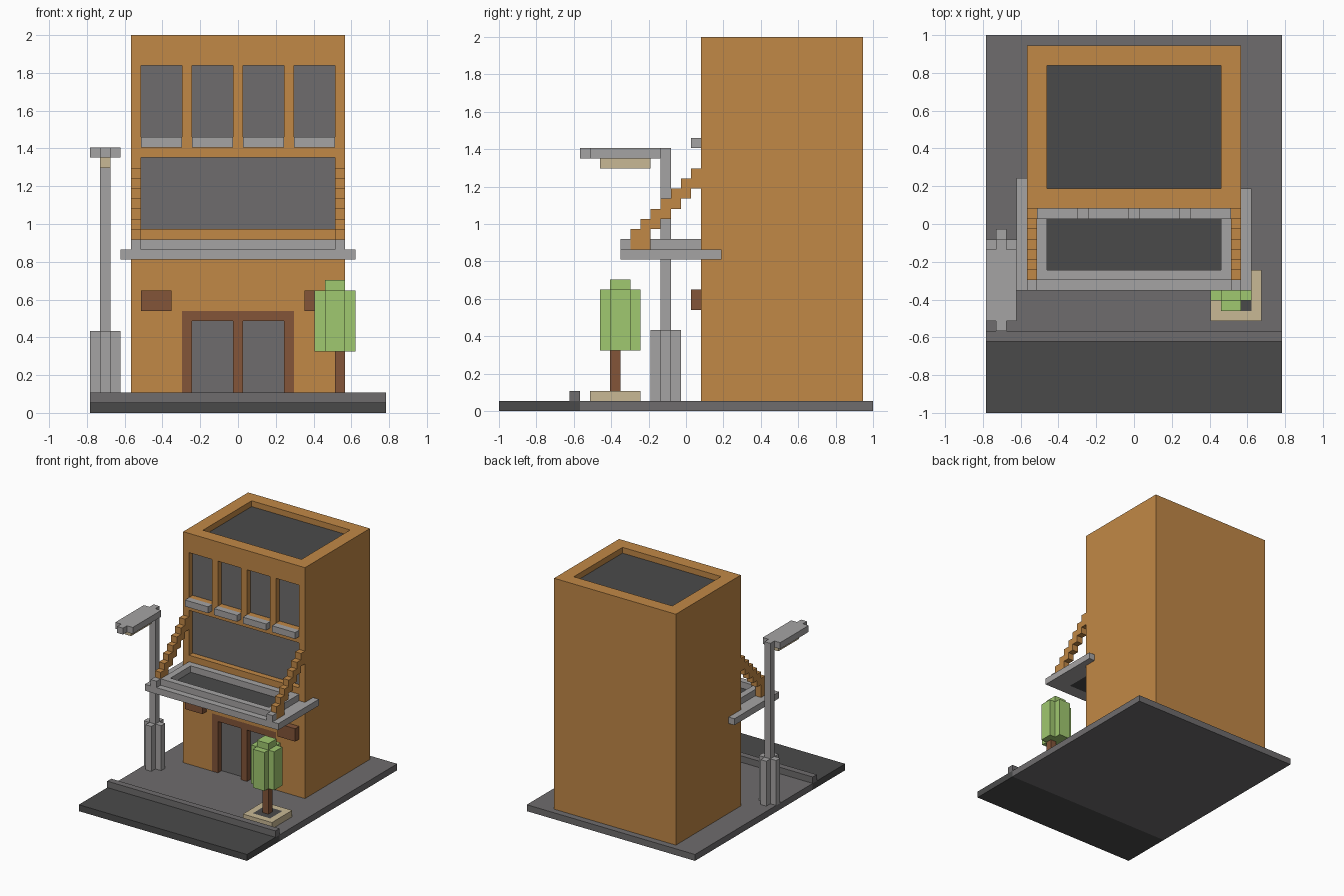
import bpy, bmesh

if "Cube" in bpy.data.objects:
    bpy.data.objects.remove(bpy.data.objects["Cube"])

V = 2 / 37          # one grid cell; the model is 29 x 37 x 37 cells
OFF = (-14.5, -18.5, 0)


def material(name, rgb):
    lin = [(c / 255 / 12.92) if c < 11 else ((c / 255 + 0.055) / 1.055) ** 2.4 for c in rgb]
    m = bpy.data.materials.new(name)
    m.diffuse_color = (*lin, 1)
    m.use_nodes = True
    m.node_tree.nodes["Principled BSDF"].inputs["Base Color"].default_value = m.diffuse_color
    return m


ORANGE = material("orange wall", (193, 136, 70))
GREY = material("mid grey", (110, 108, 109))
DARK = material("dark grey", (74, 74, 74))
LIGHT = material("light grey", (165, 163, 163))
BROWN = material("brown wood", (131, 85, 57))
GREEN = material("leaf green", (160, 200, 112))
BEIGE = material("beige", (201, 185, 149))


def boxes(name, mat, *cells):
    """One object from boxes given as x0, x1, y0, y1, z0, z1 in grid cells."""
    bm = bmesh.new()
    for c in cells:
        vs = bmesh.ops.create_cube(bm, size=1)["verts"]
        for v in vs:
            v.co = [((c[2 * i] + c[2 * i + 1]) / 2 + v.co[i] * (c[2 * i + 1] - c[2 * i]) + OFF[i]) * V
                    for i in range(3)]
    me = bpy.data.meshes.new(name)
    bm.to_mesh(me)
    bm.free()
    me.materials.append(mat)
    ob = bpy.data.objects.new(name, me)
    bpy.context.collection.objects.link(ob)
    return ob


def ring(x0, x1, y0, y1, z0, z1, t):
    """Four boxes forming a rectangular frame of thickness t."""
    return [(x0, x1, y0, y0 + t, z0, z1), (x0, x1, y1 - t, y1, z0, z1),
            (x0, x0 + t, y0 + t, y1 - t, z0, z1), (x1 - t, x1, y0 + t, y1 - t, z0, z1)]


# Ground
boxes("road", DARK, (0, 29, 0, 8, 0, 1))
boxes("pavement", GREY, (0, 29, 8, 37, 0, 1))
boxes("kerb", GREY, (0, 29, 7, 8, 1, 2))

# Building with cut openings
wall = boxes("building", ORANGE, (4, 25, 20, 36, 1, 37))
upper_x = [5, 10, 15, 20]
openings = [(x, x + 4, 19, 21, 27, 34) for x in upper_x]
openings += [(5, 24, 19, 21, 18, 25), (9, 20, 19, 21, 0.5, 10), (6, 23, 22, 34, 36, 38)]
cutter = boxes("opening_cutter", ORANGE, *openings)
cutter.hide_render = True
mod = wall.modifiers.new("openings", "BOOLEAN")
mod.operation = "DIFFERENCE"
mod.solver = "EXACT"
mod.object = cutter
bpy.context.view_layer.objects.active = wall
bpy.ops.object.modifier_apply(modifier="openings")
bpy.data.objects.remove(cutter)

# Glass, sills, roof surface
T = 0.1
boxes("upper_windows", GREY, *[(x, x + 4, 21 - T, 21, 27, 34) for x in upper_x])
boxes("large_window", GREY, (5, 24, 21 - T, 21, 18, 25))
boxes("window_sills", LIGHT, *[(x, x + 4, 19, 20, 26, 27) for x in upper_x])
boxes("roof_surface", DARK, (6, 23, 22, 34, 36, 36 + T))

# Door
boxes("door_frame", BROWN, (9, 10, 20, 21, 1, 9), (14, 15, 20, 21, 1, 9),
      (19, 20, 20, 21, 1, 9), (9, 20, 20, 21, 9, 10))
boxes("doors", GREY, *[(x, x + 4, 21 - T, 21, 1, 9) for x in (10, 15)])
boxes("wall_blocks", BROWN, *[(x, x + 3, 19, 20, 10, 12) for x in (5, 21)])

# Canopy: slab with side wings, raised rim, corner blocks and dark panel
boxes("canopy_slab", LIGHT, (4, 25, 12, 14, 15, 16), (4, 25, 19, 20, 15, 16),
      (4, 6, 14, 19, 15, 16), (23, 25, 14, 19, 15, 16),
      (3, 4, 12, 23, 15, 16), (25, 26, 12, 22, 15, 16))
boxes("canopy_rim", LIGHT, *ring(5, 24, 13, 20, 16, 17, 1),
      (4, 5, 12, 13, 16, 17), (24, 25, 12, 13, 16, 17))
boxes("canopy_panel", DARK, (6, 23, 14, 19, 15, 16))

# Stepped braces
for side, x in (("left", 4), ("right", 24)):
    boxes(side + "_brace", ORANGE, *[(x, x + 1, 13 + i, 14 + i, 16 + (0 if i == 1 else i), 18 + i)
                                     for i in range(7)])

# Street lamp
boxes("lamp_base", LIGHT, (0, 3, 16, 17, 1, 8), (1, 2, 15, 16, 1, 8), (1, 2, 17, 18, 1, 8))
boxes("lamp_pole", LIGHT, (1, 2, 16, 17, 8, 26))
boxes("lamp_head", LIGHT, (0, 3, 9, 16, 25, 26), (1, 2, 8, 9, 25, 26))
boxes("lamp_light", BEIGE, (1, 2, 10, 15, 24, 25))

# Tree in planter
boxes("planter", BEIGE, *ring(22, 27, 9, 14, 1, 2, 1))
boxes("soil", DARK, (23, 26, 10, 13, 1, 2))
boxes("trunk", BROWN, (24, 25, 11, 12, 2, 6))
boxes("foliage", GREEN, (22, 26, 11, 13, 6, 12), (23, 25, 10, 11, 6, 12),
      (23, 25, 13, 14, 6, 12), (23, 25, 11, 13, 12, 13))
